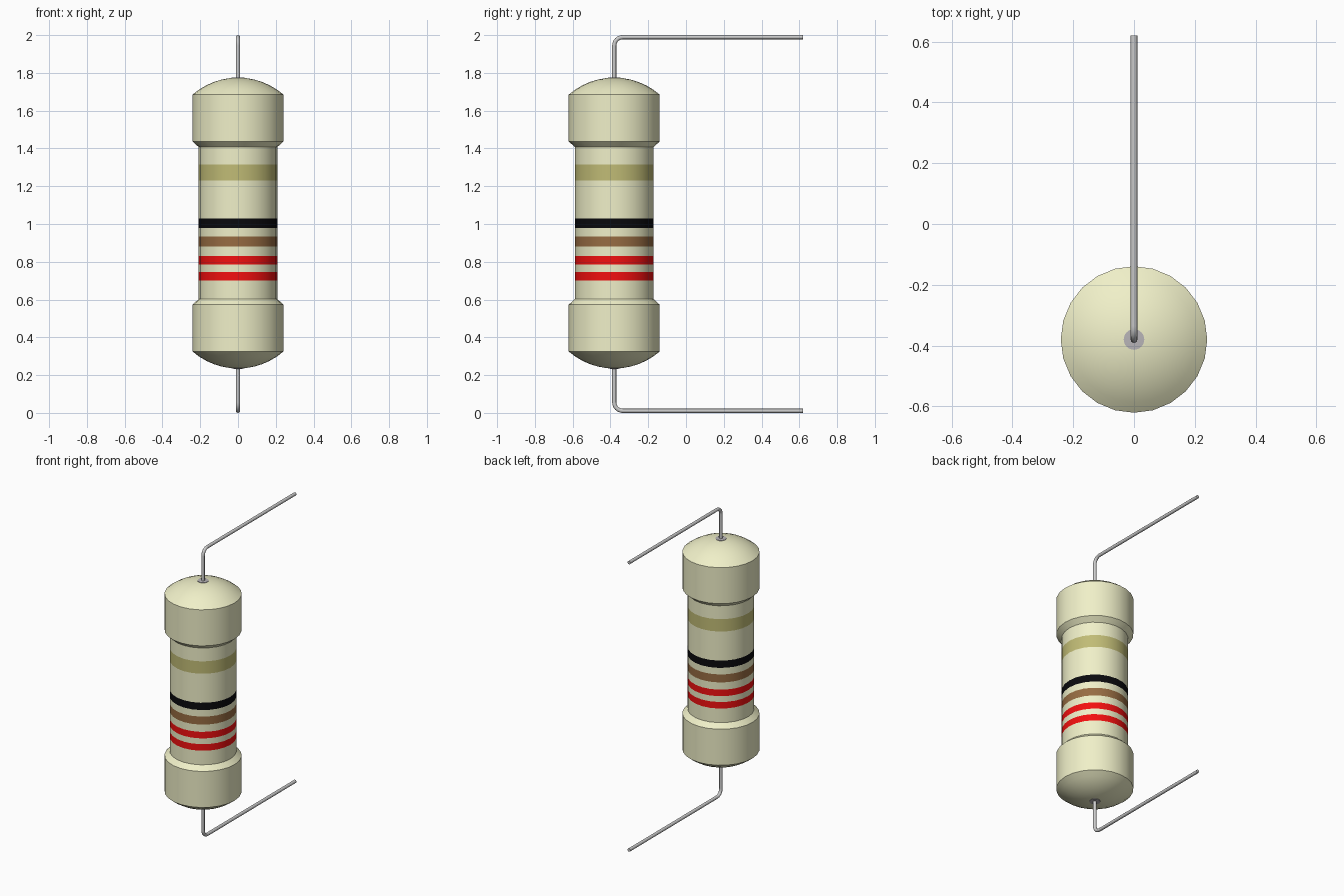
import bpy, bmesh, math
from mathutils import Vector

if "Cube" in bpy.data.objects:
    bpy.data.objects.remove(bpy.data.objects["Cube"])

AXIS_Y, SIDES = -0.38, 24
WIRE_R, BEND = 0.011, 0.045


def material(name, rgb):
    m = bpy.data.materials.new(name)
    m.diffuse_color = (*rgb, 1)
    m.use_nodes = True
    m.node_tree.nodes["Principled BSDF"].inputs["Base Color"].default_value = m.diffuse_color
    return m


def smooth(obj, angle=28):
    bpy.ops.object.select_all(action='DESELECT')
    obj.select_set(True)
    bpy.context.view_layer.objects.active = obj
    bpy.ops.object.shade_smooth_by_angle(angle=math.radians(angle))


def lathe(name, profile, mats, slots):
    """Spin (radius, z) points about the resistor axis; slots gives a material per strip."""
    bm = bmesh.new()
    rings = []
    for r, z in profile:
        if r < 1e-5:
            rings.append([bm.verts.new((0, AXIS_Y, z))] * SIDES)
        else:
            rings.append([bm.verts.new((r * math.cos(a), AXIS_Y + r * math.sin(a), z))
                          for a in (2 * math.pi * i / SIDES for i in range(SIDES))])
    for low, high, slot in zip(rings, rings[1:], slots):
        for i in range(SIDES):
            j = (i + 1) % SIDES
            loop = list(dict.fromkeys((low[i], low[j], high[j], high[i])))
            bm.faces.new(loop).material_index = slot
    bmesh.ops.recalc_face_normals(bm, faces=bm.faces)
    mesh = bpy.data.meshes.new(name)
    bm.to_mesh(mesh)
    bm.free()
    for m in mats:
        mesh.materials.append(m)
    obj = bpy.data.objects.new(name, mesh)
    bpy.context.collection.objects.link(obj)
    smooth(obj)
    return obj


cream = material("cream", (0.87, 0.87, 0.58))
red = material("red", (0.9, 0.005, 0.005))
brown = material("brown", (0.31, 0.15, 0.055))
black = material("black", (0.003, 0.003, 0.004))
gold = material("gold", (0.53, 0.50, 0.18))

# Ceramic body: domed end caps, narrower core, painted bands
R_CAP, R_CORE, DOME = 0.241, 0.208, 0.09
sphere_r = (R_CAP ** 2 + DOME ** 2) / (2 * DOME)
half_angle = math.asin(R_CAP / sphere_r)
dome = []
for i in range(7):
    a = half_angle * i / 6
    dome.append((sphere_r * math.sin(a), 0.235 + sphere_r * (1 - math.cos(a))))
lower = dome + [(R_CAP, 0.573), (R_CORE, 0.603)]
upper = [(r, 2.01 - z) for r, z in reversed(lower)]
bands = [(0.70, 0.745, 1), (0.785, 0.83, 1), (0.88, 0.935, 2), (0.98, 1.03, 3), (1.23, 1.315, 4)]
profile, slots = list(lower), [0] * (len(lower) - 1)
for z0, z1, slot in bands:
    profile += [(R_CORE, z0), (R_CORE, z1)]
    slots += [0, slot]
profile += upper
slots += [0] * len(upper)
lathe("resistor_body", profile, [cream, red, brown, black, gold], slots)


# Bent wire leads, one at each end, with a small collar where they enter the dome
def lead(name, flip):
    z_of = (lambda z: 2.0 - z) if flip else (lambda z: z)
    pts = [(AXIS_Y, 0.26)]
    for i in range(7):
        a = math.pi / 2 * i / 6
        pts.append((AXIS_Y + BEND * (1 - math.cos(a)), WIRE_R + BEND * (1 - math.sin(a))))
    pts.append((0.62, WIRE_R))
    curve = bpy.data.curves.new(name, 'CURVE')
    curve.dimensions = '3D'
    curve.bevel_depth = WIRE_R
    curve.bevel_resolution = 4
    curve.use_fill_caps = True
    spline = curve.splines.new('POLY')
    spline.points.add(len(pts) - 1)
    for p, (y, z) in zip(spline.points, pts):
        p.co = (0, y, z_of(z), 1)
    obj = bpy.data.objects.new(name, curve)
    bpy.context.collection.objects.link(obj)
    bpy.ops.object.select_all(action='DESELECT')
    obj.select_set(True)
    bpy.context.view_layer.objects.active = obj
    bpy.ops.object.convert(target='MESH')
    smooth(bpy.context.view_layer.objects.active, 40)


lead("lower_lead", False)
lead("upper_lead", True)
grey = material("collar_grey", (0.48, 0.46, 0.48))
for name, z, s in (("lower_collar", 0.235, 1), ("upper_collar", 1.775, -1)):
    lathe(name, [(0.0, z - 0.002 * s), (0.034, z - 0.001 * s), (0.034, z + 0.01 * s)], [grey], [0, 0])
